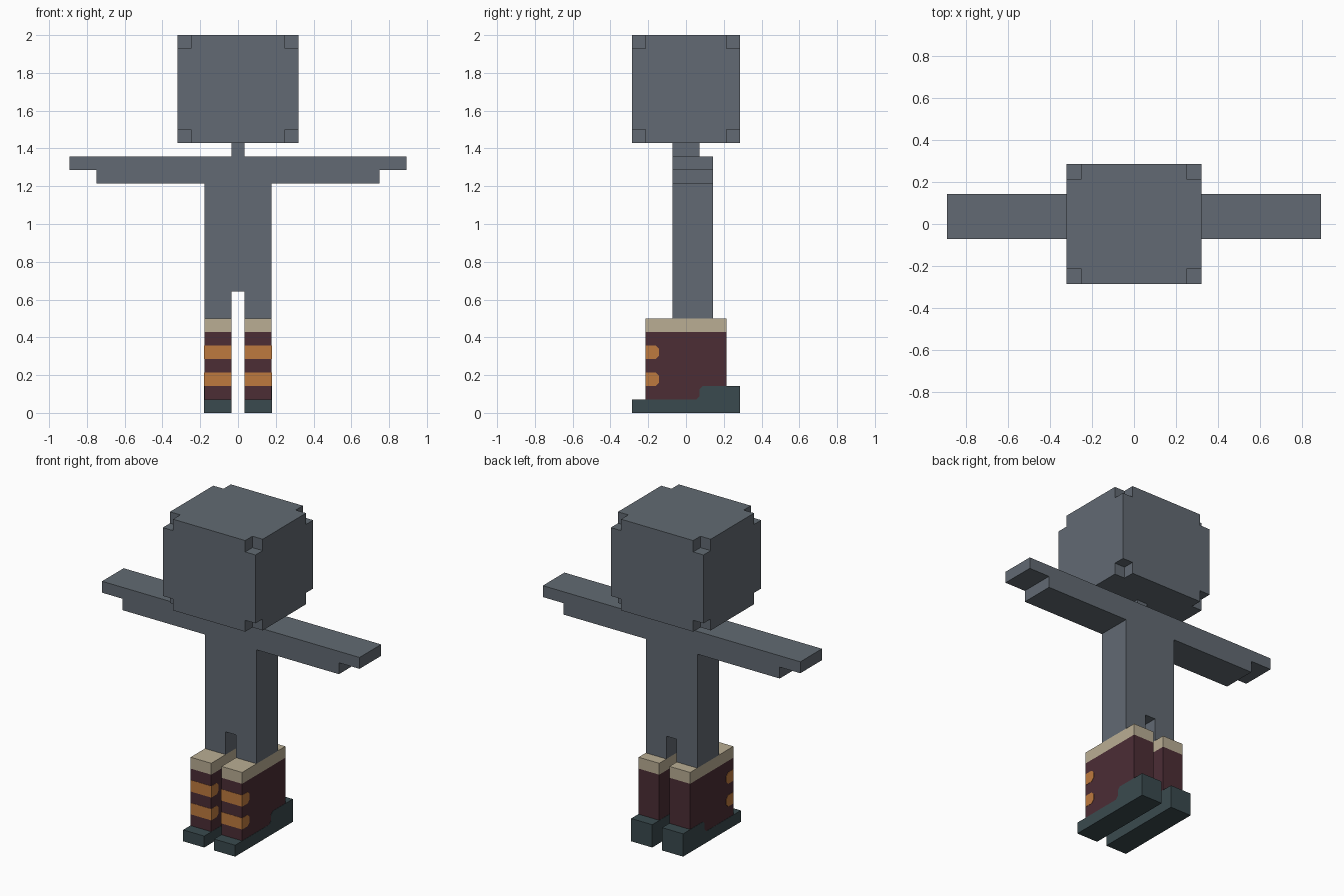
import bpy, bmesh
from mathutils import Vector

cube = bpy.data.objects.get("Cube")
if cube:
    bpy.data.objects.remove(cube, do_unlink=True)

U = 2 / 28       # one block of the grid
PROUD = 0.02     # how far painted parts stand out, in blocks


def material(name, rgb):
    lin = [((c / 255 + 0.055) / 1.055) ** 2.4 for c in rgb] + [1]
    m = bpy.data.materials.new(name)
    m.use_nodes = True
    m.diffuse_color = lin
    bsdf = m.node_tree.nodes["Principled BSDF"]
    bsdf.inputs["Base Color"].default_value = lin
    bsdf.inputs["Roughness"].default_value = 0.9
    return m


GREY = material("slate grey", (98, 106, 115))
CREAM = material("cream", (186, 174, 148))
ORANGE = material("orange", (190, 122, 62))
MAROON = material("maroon", (76, 45, 53))
TEAL = material("dark teal", (58, 74, 78))


def finish(name, bm, mat):
    bmesh.ops.recalc_face_normals(bm, faces=bm.faces)
    bmesh.ops.scale(bm, vec=(U, U, U), verts=bm.verts)
    me = bpy.data.meshes.new(name)
    bm.to_mesh(me)
    bm.free()
    me.materials.append(mat)
    ob = bpy.data.objects.new(name, me)
    bpy.context.collection.objects.link(ob)
    return ob


def prism(name, mat, profile, axis, lo, hi):
    """Extrude a 2D profile along x (profile in y, z) or y (profile in x, z)."""
    bm = bmesh.new()
    place = (lambda a, b: (lo, a, b)) if axis == "x" else (lambda a, b: (a, lo, b))
    face = bm.faces.new([bm.verts.new(place(a, b)) for a, b in profile])
    ext = bmesh.ops.extrude_face_region(bm, geom=[face])
    moved = [g for g in ext["geom"] if isinstance(g, bmesh.types.BMVert)]
    step = (hi - lo, 0, 0) if axis == "x" else (0, hi - lo, 0)
    bmesh.ops.translate(bm, vec=step, verts=moved)
    return finish(name, bm, mat)


def box(name, mat, x, y, z):
    rect = [(y[0], z[0]), (y[1], z[0]), (y[1], z[1]), (y[0], z[1])]
    return prism(name, mat, rect, "x", *x)


def notched_block(name, mat, xs, ys, zs):
    """Block of 3 x 3 x 3 cells without its eight corner cells."""
    cuts = (xs, ys, zs)
    cells = {(i, j, k) for i in range(3) for j in range(3) for k in range(3)
             if 1 in (i, j, k)}
    bm = bmesh.new()
    for c in cells:
        for ax in range(3):
            for side in (0, 1):
                near = list(c)
                near[ax] += 2 * side - 1
                if tuple(near) in cells:
                    continue
                b, d = (ax + 1) % 3, (ax + 2) % 3
                quad = []
                for p, q in ((0, 0), (1, 0), (1, 1), (0, 1)):
                    v = Vector()
                    v[ax] = cuts[ax][c[ax] + side]
                    v[b] = cuts[b][c[b] + p]
                    v[d] = cuts[d][c[d] + q]
                    quad.append(bm.verts.new(v))
                bm.faces.new(quad)
    bmesh.ops.remove_doubles(bm, verts=bm.verts, dist=1e-4)
    bmesh.ops.recalc_face_normals(bm, faces=bm.faces)
    bmesh.ops.dissolve_limit(bm, angle_limit=0.01, verts=bm.verts, edges=bm.edges)
    return finish(name, bm, mat)


# Head, neck and torso
notched_block("head", GREY, (-4.5, -3.5, 3.5, 4.5), (-4, -3, 3, 4), (20, 21, 27, 28))
box("neck", GREY, (-0.5, 0.5), (-1, 1), (19, 20))
box("torso", GREY, (-2.5, 2.5), (-1, 2), (9, 19))

ARM = [(2.5, 17), (10.5, 17), (10.5, 18), (12.5, 18), (12.5, 19), (2.5, 19)]
FOOT = [(-4, 0), (4, 0), (4, 2), (1.25, 2), (1, 1.75), (1, 1.25), (0.75, 1), (-4, 1)]

for side, s in (("left", 1), ("right", -1)):
    def span(grow=0):
        return sorted((s * (0.5 - grow), s * (2.5 + grow)))

    # Stepped arm and short leg
    prism(side + "_arm", GREY, [(s * x, z) for x, z in ARM], "y", -1, 2)
    box(side + "_leg", GREY, span(), (-1, 2), (7, 9))

    # Boot with cuff, and a sole with a raised heel
    box(side + "_boot", MAROON, span(), (-3, 3), (1, 6))
    box(side + "_boot_cuff", CREAM, span(), (-3, 3), (6, 7))
    prism(side + "_sole", TEAL, FOOT, "x", *span(PROUD))

    # Stripes wrapping the boot front
    for n, z in (("lower", 2), ("upper", 4)):
        f = -3 - PROUD
        stripe = [(f, z), (-2.25, z), (-2, z + 0.25), (-2, z + 0.75), (-2.25, z + 1), (f, z + 1)]
        prism(f"{side}_{n}_stripe", ORANGE, stripe, "x", *span(PROUD))
